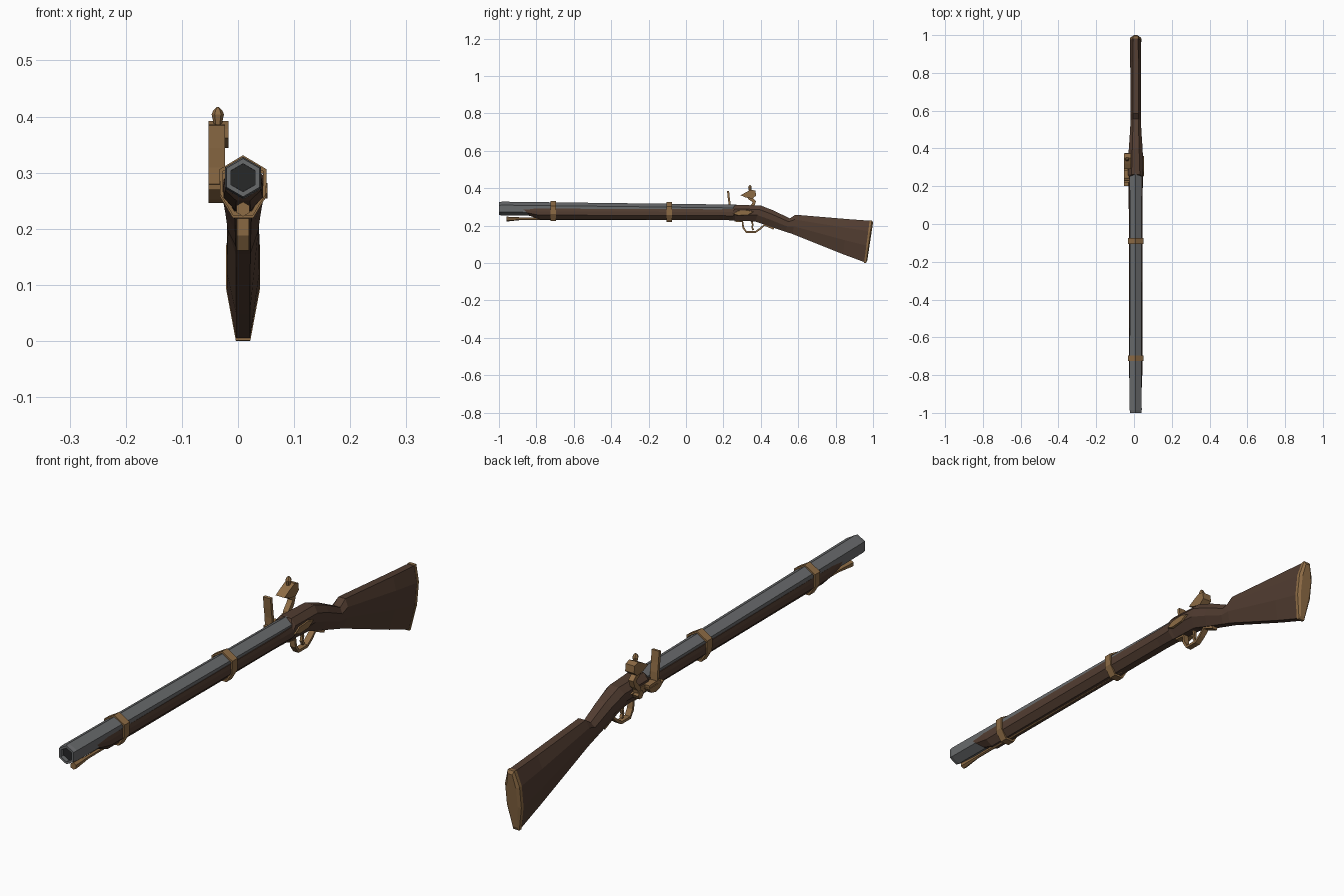
import bpy, bmesh
from math import sin, cos, pi
from mathutils import Vector

CX = 0.009  # centre plane of barrel and stock


def material(name, rgb):
    m = bpy.data.materials.new(name)
    m.diffuse_color = (*rgb, 1)
    return m


WOOD = material("wood", (0.085, 0.047, 0.031))
BRASS = material("brass", (0.27, 0.15, 0.06))
STEEL = material("steel", (0.14, 0.145, 0.15))
DARK = material("dark_bore", (0.02, 0.021, 0.022))


def loft(name, rings, mat, closed=False):
    """Skin a list of equal-length point rings; cap the ends unless closed."""
    bm = bmesh.new()
    vs = [[bm.verts.new(p) for p in r] for r in rings]
    n = len(vs[0])
    pairs = list(zip(vs, vs[1:])) + ([(vs[-1], vs[0])] if closed else [])
    for a, b in pairs:
        for i in range(n):
            j = (i + 1) % n
            bm.faces.new((a[i], a[j], b[j], b[i]))
    if not closed:
        bm.faces.new(vs[0])
        bm.faces.new(vs[-1])
    bmesh.ops.recalc_face_normals(bm, faces=bm.faces)
    me = bpy.data.meshes.new(name)
    bm.to_mesh(me)
    bm.free()
    me.materials.append(mat)
    ob = bpy.data.objects.new(name, me)
    bpy.context.collection.objects.link(ob)
    return ob


def hex_y(y, z, r, x=CX, n=6):
    return [(x + r * sin(2 * pi * i / n), y, z + r * cos(2 * pi * i / n)) for i in range(n)]


def hex_z(z, r, x, y, n=6):
    return [(x + r * cos(2 * pi * i / n), y + r * sin(2 * pi * i / n), z) for i in range(n)]


def prism(name, profile, x0, x1, mat, inset=1.0):
    """Side profile (y, z) extruded across x; inset shrinks the x1 outline."""
    cy = sum(p[0] for p in profile) / len(profile)
    cz = sum(p[1] for p in profile) / len(profile)
    return loft(name, [[(x0, y, z) for y, z in profile],
                       [(x1, cy + (y - cy) * inset, cz + (z - cz) * inset) for y, z in profile]], mat)


def strap(name, path, x, width, thick, mat):
    """Flat strip following a (y, z) path."""
    pts = [Vector(p) for p in path]
    rings = []
    for i, p in enumerate(pts):
        d = (pts[min(i + 1, len(pts) - 1)] - pts[max(i - 1, 0)]).normalized()
        o = Vector((-d.y, d.x)) * thick / 2
        rings.append([(x + s * width / 2, p.x + k * o.x, p.y + k * o.y)
                      for s, k in ((-1, -1), (1, -1), (1, 1), (-1, 1))])
    return loft(name, rings, mat)


def stock_ring(yt, yb, zt, zb, w, tw, bw, up=0.75, lo=0.4):
    """Eight-sided section: narrow top, two wide shoulders, narrow bottom."""
    half = [(tw, 1.0), (w, up), (w, lo), (bw, 0.0)]
    pts = half + [(-a, t) for a, t in reversed(half)]
    return [(CX + a, yb + (yt - yb) * t, zb + (zt - zb) * t) for a, t in pts]


# barrel with hollow muzzle
loft("barrel", [hex_y(0.27, 0.277, 0.035), hex_y(-0.985, 0.291, 0.037), hex_y(-1.0, 0.291, 0.034),
                hex_y(-1.0, 0.291, 0.025), hex_y(-0.94, 0.291, 0.024)], STEEL)
loft("bore", [hex_y(-0.985, 0.291, 0.0249), hex_y(-0.96, 0.291, 0.0249)], DARK)

# wooden stock from fore-end to butt
loft("stock", [stock_ring(*r) for r in (
    (-0.88, -0.83, 0.296, 0.250, 0.032, 0.029, 0.012),
    (-0.80, -0.78, 0.291, 0.233, 0.035, 0.032, 0.014),
    (0.18, 0.18, 0.287, 0.230, 0.037, 0.034, 0.014),
    (0.25, 0.25, 0.289, 0.228, 0.039, 0.034, 0.014),
    (0.262, 0.262, 0.311, 0.227, 0.040, 0.022, 0.014),
    (0.40, 0.37, 0.307, 0.222, 0.037, 0.018, 0.015),
    (0.47, 0.44, 0.280, 0.198, 0.032, 0.016, 0.014),
    (0.555, 0.53, 0.238, 0.168, 0.027, 0.014, 0.013),
    (0.585, 0.57, 0.258, 0.155, 0.027, 0.014, 0.013),
    (0.86, 0.84, 0.235, 0.047, 0.029, 0.014, 0.012),
    (0.985, 0.955, 0.226, 0.004, 0.029, 0.013, 0.012))], WOOD)

# butt plate
loft("butt_plate", [stock_ring(0.982, 0.952, 0.228, 0.001, 0.030, 0.014, 0.013),
                    stock_ring(0.994, 0.963, 0.228, 0.000, 0.029, 0.013, 0.012),
                    stock_ring(1.0, 0.969, 0.216, 0.012, 0.019, 0.009, 0.008)], BRASS)

# barrel bands
band = [(0, 0.331), (0.042, 0.306), (0.041, 0.262), (0.018, 0.224), (-0.018, 0.224), (-0.041, 0.262), (-0.042, 0.306)]
for name, y, dz in (("front_band", -0.71, 0.0), ("rear_band", -0.09, -0.005)):
    rings = []
    for dy, k in ((-0.015, 1), (0.015, 1), (0.015, 0.86), (-0.015, 0.86)):
        rings.append([(CX + a * k, y + dy, 0.278 + (b - 0.278) * k + dz) for a, b in band])
    loft(name, rings, BRASS, closed=True)

# ramrod with flared tip
loft("ramrod", [hex_y(-0.96, 0.235, 0.013), hex_y(-0.945, 0.235, 0.012), hex_y(-0.88, 0.237, 0.007),
                hex_y(-0.05, 0.237, 0.007)], BRASS)

# trigger guard and trigger
strap("trigger_guard", [(0.26, 0.226), (0.302, 0.222), (0.306, 0.190), (0.322, 0.166), (0.372, 0.166),
                        (0.395, 0.182), (0.42, 0.204), (0.47, 0.183)], CX, 0.022, 0.010, BRASS)
strap("trigger", [(0.350, 0.228), (0.357, 0.205), (0.353, 0.190), (0.360, 0.176)], CX, 0.010, 0.009, BRASS)

# leaf-shaped plates on both sides
leaf = [(0.245, 0.262), (0.275, 0.281), (0.335, 0.284), (0.368, 0.274), (0.335, 0.256), (0.275, 0.252)]
prism("side_plate", leaf, CX + 0.030, 0.053, BRASS, 0.85)
prism("lock_plate", leaf, CX - 0.030, -0.034, BRASS, 0.85)

# priming pan and upright striking plate
prism("priming_pan", [(0.20, 0.270), (0.29, 0.270), (0.275, 0.252), (0.25, 0.246), (0.225, 0.252)],
      -0.053, -0.018, BRASS)
strap("pan_cover", [(0.285, 0.276), (0.25, 0.278), (0.222, 0.274)], -0.038, 0.030, 0.010, BRASS)
strap("striking_plate", [(0.236, 0.272), (0.234, 0.310), (0.229, 0.345), (0.225, 0.385)],
      -0.038, 0.030, 0.011, BRASS)

# hammer: curved neck, jaws and clamp screw
strap("hammer_neck", [(0.335, 0.262), (0.340, 0.290), (0.358, 0.310), (0.366, 0.328), (0.350, 0.340), (0.335, 0.352)],
      -0.040, 0.020, 0.018, BRASS)
loft("hammer_pivot", [[(x, 0.335 + 0.016 * cos(i * pi / 3), 0.268 + 0.016 * sin(i * pi / 3)) for i in range(6)]
                      for x in (-0.022, -0.053)], BRASS)
prism("hammer_jaws", [(0.292, 0.362), (0.320, 0.378), (0.350, 0.392), (0.372, 0.386), (0.374, 0.360),
                      (0.355, 0.344), (0.320, 0.350)], -0.053, -0.017, BRASS)
loft("clamp_screw", [hex_z(0.385, 0.007, -0.036, 0.342), hex_z(0.404, 0.011, -0.036, 0.342),
                     hex_z(0.411, 0.008, -0.036, 0.342), hex_z(0.417, 0.002, -0.036, 0.342)], BRASS)
